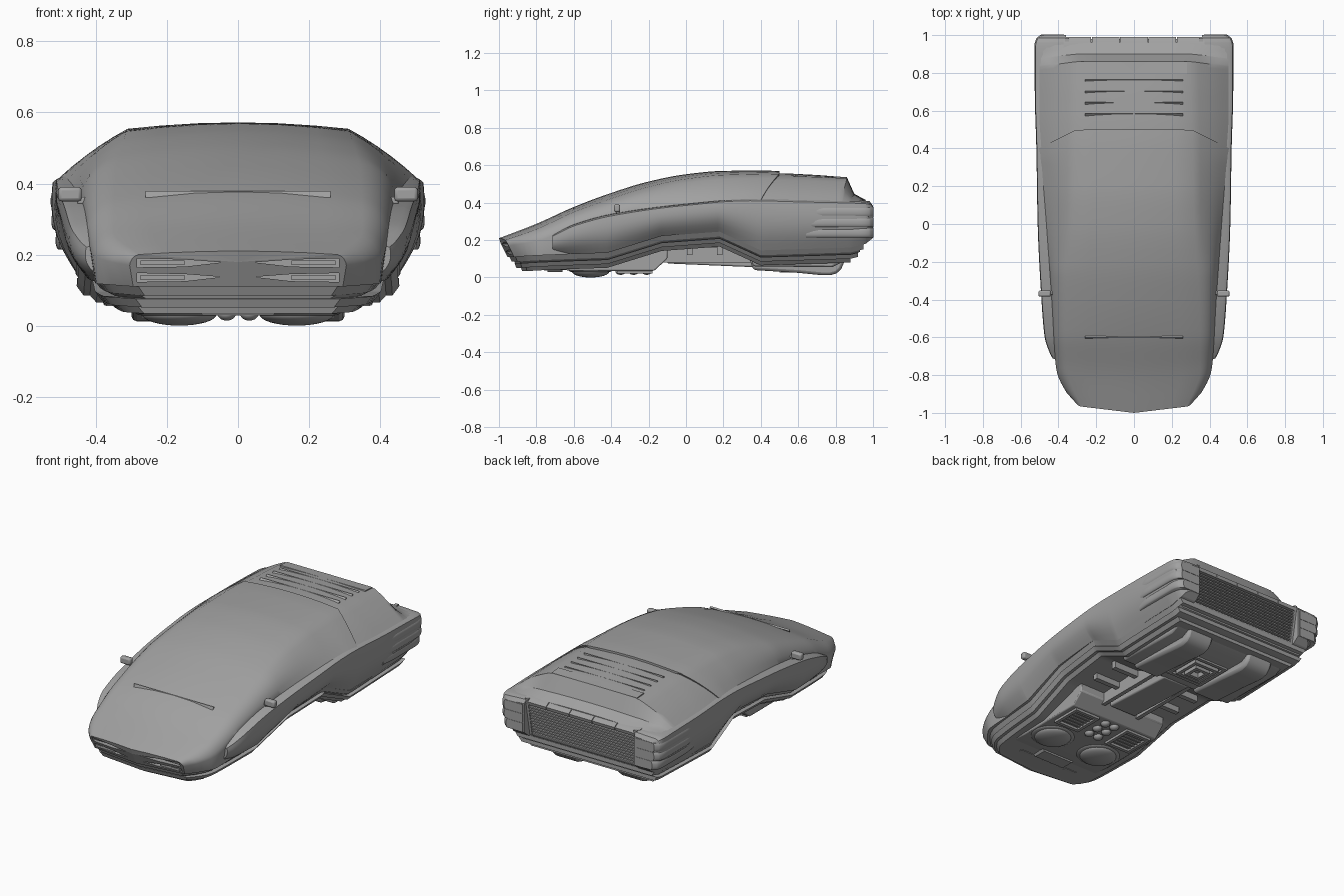
import bpy, bmesh, math
from mathutils import Vector

if "Cube" in bpy.data.objects:
    bpy.data.objects.remove(bpy.data.objects["Cube"])

GREY = bpy.data.materials.new("dark_grey")
GREY.diffuse_color = (.36, .36, .36, 1)
GREY.use_nodes = True
GREY.node_tree.nodes["Principled BSDF"].inputs["Base Color"].default_value = GREY.diffuse_color


def curve(pts, smooth=True):
    """Interpolating function through (y, value) points, monotone when smooth."""
    xs, vs = zip(*pts)
    d = [(vs[i + 1] - vs[i]) / (xs[i + 1] - xs[i]) for i in range(len(xs) - 1)]
    m = [d[0]] + [2 * a * b / (a + b) if a * b > 0 else 0 for a, b in zip(d, d[1:])] + [d[-1]]

    def f(y):
        y = min(max(y, xs[0]), xs[-1])
        i = max(k for k in range(len(d)) if xs[k] <= y)
        h = xs[i + 1] - xs[i]
        t = (y - xs[i]) / h
        if not smooth:
            return vs[i] + d[i] * h * t
        return ((2*t**3 - 3*t**2 + 1) * vs[i] + (t**3 - 2*t**2 + t) * h * m[i]
                + (3*t**2 - 2*t**3) * vs[i + 1] + (t**3 - t**2) * h * m[i + 1])
    return f


def finish(name, bm, mirror=False, bevel=0.0, angle=32):
    bmesh.ops.recalc_face_normals(bm, faces=bm.faces[:])
    me = bpy.data.meshes.new(name)
    bm.to_mesh(me)
    bm.free()
    me.materials.append(GREY)
    ob = bpy.data.objects.new(name, me)
    bpy.context.collection.objects.link(ob)
    bpy.ops.object.select_all(action='DESELECT')
    ob.select_set(True)
    bpy.context.view_layer.objects.active = ob
    bpy.ops.object.shade_smooth_by_angle(angle=math.radians(angle))
    if bevel:
        b = ob.modifiers.new("bevel", 'BEVEL')
        b.width, b.segments = bevel, 2
    if mirror:
        ob.modifiers.new("mirror", 'MIRROR')
    return ob


def place(x, y, z, lip, sweep):
    """Pointed nose in plan, lip sloping back underneath, swept rear edges."""
    y2 = y + 0.12 * abs(x) * max(0, min(1, (-0.6 - y) / 0.4))
    if lip:
        y2 += 0.5 * max(0, 0.2 - z) * max(0, min(1, (-0.8 - y) / 0.2))
    return Vector((x, y2 - sweep(y) * max(0, abs(x) - .305), z))


def loft(name, ys, section, full=True, lip=False, sweep=lambda y: 0, **kw):
    """Skin sections along y; full=True mirrors each half section into a ring."""
    bm = bmesh.new()
    rings = []
    for y in ys:
        pts = section(y)
        if full:
            pts = pts + [(-x, z) for x, z in reversed(pts[1:-1])]
        rings.append([bm.verts.new(place(x, y, z, lip, sweep)) for x, z in pts])
    n = len(rings[0])
    for a, b in zip(rings, rings[1:]):
        for i in range(n):
            bm.faces.new((a[i], a[(i + 1) % n], b[(i + 1) % n], b[i]))
    for y, r in ((ys[0], rings[0]), (ys[-1], rings[-1])):
        pts = section(y)
        cx = 0 if full else sum(p[0] for p in pts) / len(pts)
        c = bm.verts.new(place(cx, y, sum(p[1] for p in pts) / len(pts), lip, sweep))
        for i in range(n):
            bm.faces.new((r[i], r[(i + 1) % n], c))
    ob = finish(name, bm, **kw)
    for p in ob.data.polygons[-2 * n:]:
        p.use_smooth = False
    return ob


def prism(name, axis, pts, a, b, **kw):
    """Extrude a 2D outline along an axis from a to b."""
    def put(p, t):
        return {'x': (t, p[0], p[1]), 'y': (p[0], t, p[1]), 'z': (p[0], p[1], t)}[axis]
    bm = bmesh.new()
    lo, hi = ([bm.verts.new(put(p, t)) for p in pts] for t in (a, b))
    bm.faces.new(lo)
    bm.faces.new(hi)
    for i in range(len(pts)):
        j = (i + 1) % len(pts)
        bm.faces.new((lo[i], lo[j], hi[j], hi[i]))
    return finish(name, bm, **kw)


def box(name, x, y, z, **kw):
    return prism(name, 'z', [(x[0], y[0]), (x[1], y[0]), (x[1], y[1]), (x[0], y[1])], *z, **kw)


def dome(name, c, s, **kw):
    bm = bmesh.new()
    bmesh.ops.create_uvsphere(bm, u_segments=32, v_segments=16, radius=1)
    for v in bm.verts:
        v.co = Vector(c) + v.co * Vector(s)
    return finish(name, bm, **kw)


def span(a, b, n, extra=()):
    return sorted({round(a + (b - a) * i / n, 4) for i in range(n + 1)}
                  | {e for e in extra if a < e < b})


# Guide curves along the car
top = curve([(-1, .21), (-.8, .287), (-.6, .377), (-.4, .452), (-.2, .513), (0, .552),
             (.2, .57), (.4, .572), (.55, .566), (.86, .545)])
drop = curve([(-1, .01), (-.8, .02), (-.4, .03), (0, .025), (.5, .016), (.86, .006)])
roof_x = curve([(-1, .28), (-.8, .35), (-.4, .345), (0, .32), (.45, .31), (.86, .3)])
side_x = curve([(-1, .305), (-.93, .36), (-.8, .41), (-.7, .42), (-.4, .437), (0, .466),
                (.4, .497), (.6, .508), (.97, .508)])
low_x = curve([(-1, .295), (-.9, .36), (-.8, .4), (-.6, .405), (0, .42), (.5, .44)])
belt = curve([(-1, .17), (-.8, .2), (-.6, .28), (-.4, .335), (0, .39), (.37, .418),
              (.6, .412), (.95, .402), (.985, .395), (1, .375)])
width = curve([(-.73, .43), (-.68, .452), (-.6, .473), (-.4, .49), (0, .51), (.4, .517),
               (.7, .525), (.94, .525), (.98, .515), (1, .49)])
sill_pts = [(-1, .11), (-.9, .115), (-.42, .132), (-.13, .222), (.18, .245), (.4, .145),
            (.88, .16), (.96, .18), (1, .212)]
sill = curve(sill_pts, smooth=False)
KINKS = [p[0] for p in sill_pts]


def upper_section(y, zt, inset=0.0, floor=0.0):
    xr, xs, zb = roof_x(y) - inset, side_x(y) - inset, belt(y)
    zr, zs = zt - drop(y), max(sill(y), floor)
    bulge = min(.018, max(.006, .011 - .022 * y))
    pts = [(0, zt), (xr * .35, zt - drop(y) * .12), (xr * .7, zt - drop(y) * .5), (xr, zr)]
    for t in (.2, .4, .6, .8):
        k = 4 * t * (1 - t) * min(bulge, .15 * (zr - zb))
        pts.append((xr + (xs - xr) * t + k, zr + (zb - zr) * t + k))
    return pts + [(xs, zb), (low_x(y) - inset, zs), (0, zs)]


# Canopy and bonnet shell, rear deck
shell = loft("canopy_shell", span(-1, .5, 48, KINKS), lambda y: upper_section(y, top(y)),
             lip=True, sweep=lambda y: .5 * max(0, (y - .3) / .2))
deck_z = curve([(.35, .552), (.4, .558), (.55, .556), (.7, .548), (.86, .536), (.9, .447),
                (.96, .415)], False)
loft("rear_deck", span(.35, .96, 20, [.86, .9]),
     lambda y: upper_section(y, deck_z(y), .004, .37 if y > .7 else 0),
     sweep=lambda y: .15 * max(0, 1 - abs(y - .87) / .15))


# Side fenders, with three soft ribs wrapping each rear corner
tuck = curve([(0, .004), (.1, .001), (.3, 0), (.5, .006), (.72, .025), (1, .066)])


def fender(y):
    w, zb, zs = width(y), belt(y), sill(y)
    side = [(w - tuck(t), zb + (zs - zb) * t) for t in (.03, .15, .3, .45, .6, .75, .88, 1)]
    return [(.36, zb + .008), (w - .02, zb + .002)] + side + [(.36, zs)]


loft("side_fender", span(-.73, 1, 50, KINKS + [.985]), fender, full=False, mirror=True)
for zc, dw in ((.35, .003), (.295, .001), (.24, -.011)):
    grow = curve([(.64, -.01), (.74, 0), (1, 0)])
    loft("corner_rib", [y + .002 for y in span(.64, 1, 16, [.985])], lambda y: [
        (.37, zc + .026)] + [(width(y - .002) + dw + grow(y) - .009 * (1 - math.cos(a)),
                              zc + .026 * math.sin(a)) for a in (1.5, .9, .3, -.3, -.9, -1.5)]
        + [(.37, zc - .026)], full=False, mirror=True, angle=50)

# Stepped sill bands following the arched lower edge
base_x = curve([(-1, .27), (-.9, .34), (-.8, .38), (-.4, .408), (0, .437), (.5, .458), (.95, .457)])
for k, (d0, d1, inset, y0, y1) in enumerate(((0, .026, 0, -.985, .95), (.026, .036, .02, -.965, .93),
                                             (.036, .06, .004, -.97, .92), (.06, .08, .04, -.93, .88))):
    loft(f"sill_band_{k + 1}", span(y0, y1, 30, KINKS), lambda y: [
        (0, sill(y) - d0), (base_x(y) - inset, sill(y) - d0),
        (base_x(y) - inset - .018, sill(y) - d1), (0, sill(y) - d1)], lip=True)

# Headlight slots cut into the nose, with lamps inside
for z in (.176, .135):
    for s in (1, -1):
        cut = prism("headlight_cutter", 'y', [(s * x, z + h) for x, h in (
            (.285, .013), (.285, -.012), (.15, -.01), (.045, .002), (.15, .01))], -1.1, -.92)
        cut.hide_render = True
        cut.hide_set(True)
        m = shell.modifiers.new("slot", 'BOOLEAN')
        m.operation, m.object = 'DIFFERENCE', cut
    box("headlight", (.15, .275), (-.94, -.91), (z - .006, z + .007), mirror=True)

# Bonnet ridge, deck louvres and deck trailing lip
prism("bonnet_ridge", 'x', [(-.606, .36), (-.6, .3785), (-.592, .372)], -.26, .26)
for y in (.58, .64, .7, .76):
    z = deck_z(y) - .003
    prism("deck_louvre", 'x', [(y - .012, z - .01), (y + .004, z + .003), (y + .006, z - .01)],
          -.26, .26)
prism("deck_lip", 'x', [(.79, .52), (.795, .541), (.86, .5355), (.862, .5)], -.28, .28)

# Rear panel: backing, slatted grille, frame and top tabs
prism("rear_panel", 'x', [(.85, .41), (.94, .41), (.945, .37), (.91, .165), (.85, .15)], -.37, .37)
for i in range(11):
    z = .186 + .017 * i
    y = .938 + .2 * (z - .18)
    prism("grille_slat", 'x', [(y - .05, z), (y + .006, z + .001), (y + .006, z + .009),
                               (y - .05, z + .012)], -.345, .345)
prism("grille_side", 'x', [(.9, .41), (.985, .41), (.985, .38), (.945, .165), (.9, .165)],
      .345, .365, mirror=True)
prism("grille_foot", 'x', [(.9, .186), (.95, .186), (.94, .165), (.9, .16)], -.36, .36)
for i in range(5):
    x = -.3 + .15 * i
    prism("rear_tab", 'x', [(.92, .418), (.965, .41), (.99, .395), (.985, .376), (.92, .376)],
          x - .073, x + .073)

# Door mirrors
box("mirror_head", (.44, .506), (-.385, -.352), (.35, .39), bevel=.009, mirror=True)
box("mirror_stalk", (.41, .452), (-.375, -.355), (.342, .362), bevel=.004, mirror=True)

# Front belly, chin intake and hover discs
prism("front_belly", 'x', [(-.84, .065), (-.72, .045), (-.6, .036), (-.17, .036), (-.1, .1),
                           (-.1, .16), (-.4, .085), (-.82, .09)], -.3, .3, bevel=.006)
prism("chin_frame", 'y', [(-.13, .06), (-.1, .03), (.1, .03), (.13, .06)], -.74, -.66)
for i in range(7):
    x = -.09 + .03 * i
    box("chin_fin", (x - .005, x + .005), (-.755, -.73), (.038, .054))
dome("hover_disc", (.165, -.51, .032), (.105, .1, .032), mirror=True)
dome("hover_rim", (.165, -.51, .036), (.125, .115, .014), mirror=True)
box("front_vent", (.12, .2), (-.76, -.74), (.037, .06), mirror=True)
for y in (-.35, -.28, -.21):
    dome("belly_knob", (.032, y, .034), (.026, .028, .02), mirror=True)

# Framed belly panels with cooling bars
for x0, x1, y0, y1 in ((.1, .27, -.37, -.35), (.1, .27, -.2, -.18),
                       (.1, .12, -.35, -.2), (.25, .27, -.35, -.2)):
    box("panel_frame", (x0, x1), (y0, y1), (.022, .05), mirror=True)
for i in range(5):
    box("panel_bar", (.12, .25), (-.335 + .028 * i, -.322 + .028 * i), (.03, .05), mirror=True)

# Central spine and cross ribs in the arched bay
prism("belly_spine", 'x', [(-.12, .16), (-.1, .075), (.37, .055), (.37, .15), (.1, .18)],
      -.09, .09, bevel=.008)
box("spine_rail", (.11, .135), (-.12, .37), (.08, .16), mirror=True)
for y in (.02, .18):
    box("bay_rib", (.08, .3), (y - .015, y + .015), (.12, .18), mirror=True)

# Rear belly, curved nacelles and nested square nozzle
prism("rear_belly", 'x', [(.33, .16), (.36, .06), (.78, .055), (.87, .1), (.88, .15)],
      -.38, .38, bevel=.01)
prism("rear_nacelle", 'x', [(.33, .13), (.36, .04), (.6, .025), (.72, .013), (.77, .012),
                            (.805, .022), (.83, .045), (.845, .08), (.85, .13)],
      .13, .3, bevel=.015, mirror=True)
for r, z in ((.12, .045), (.085, .036), (.05, .028)):
    for a, b, c, d in ((-r, r, -r, -r + .02), (-r, r, r - .02, r),
                       (-r, -r + .02, -r, r), (r - .02, r, -r, r)):
        box("nozzle_frame", (a, b), (.55 + c, .55 + d), (z, .06))
